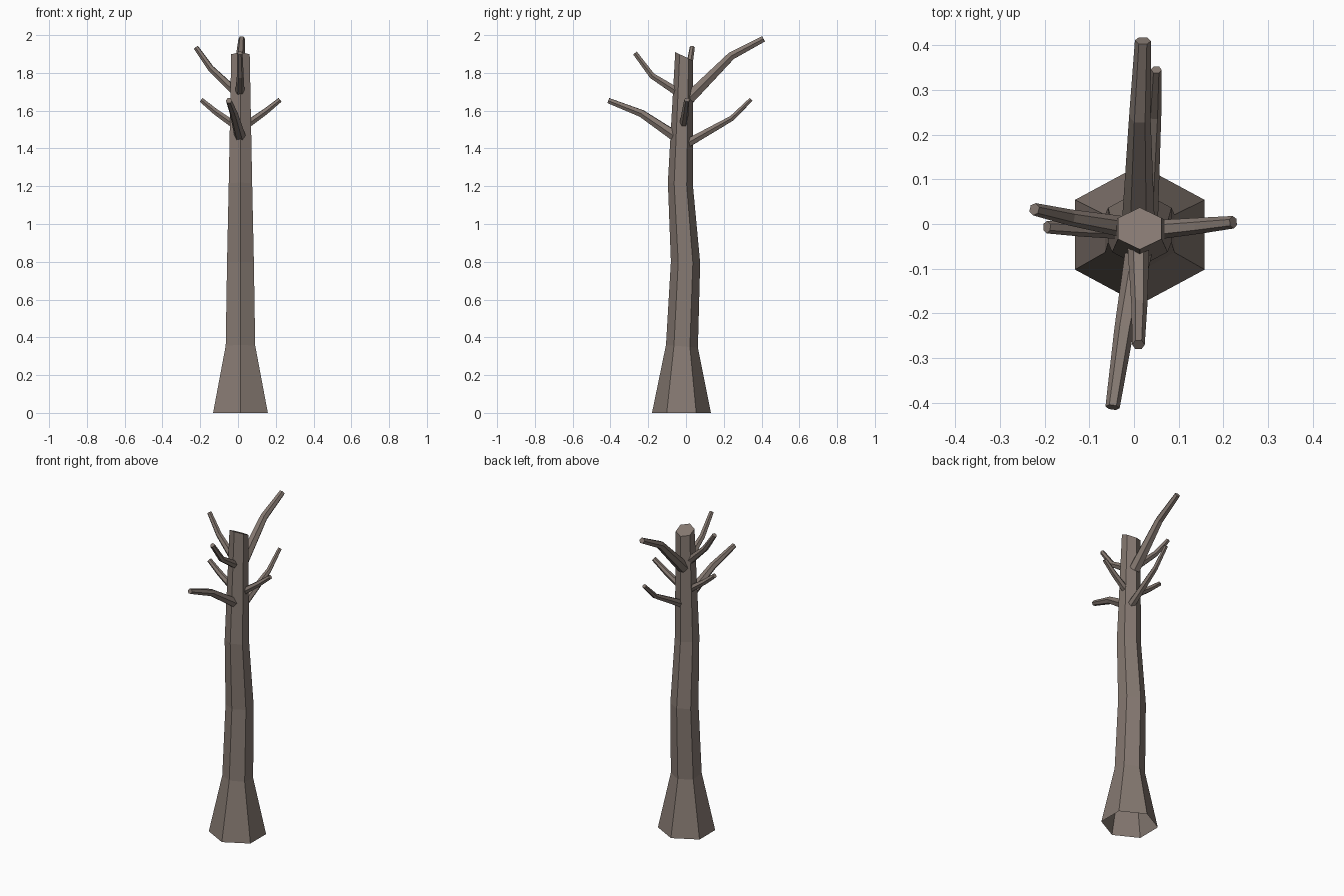
import bpy, bmesh, math
from mathutils import Vector

cube = bpy.data.objects.get("Cube")
if cube:
    bpy.data.objects.remove(cube, do_unlink=True)

bark = bpy.data.materials.new("grey_brown_bark")
bark.use_nodes = True
BARK_COLOUR = (0.235, 0.19, 0.165, 1)
bark.diffuse_color = BARK_COLOUR
bark.node_tree.nodes["Principled BSDF"].inputs["Base Color"].default_value = BARK_COLOUR

SIDES = 6
ANGLES = [math.radians(30) + math.tau * k / SIDES for k in range(SIDES)]


def loft(name, rings):
    """Skin a list of six-sided rings, with a cap on the last one."""
    bm = bmesh.new()
    loops = [[bm.verts.new(p) for p in ring] for ring in rings]
    for a, b in zip(loops, loops[1:]):
        for k in range(SIDES):
            n = (k + 1) % SIDES
            bm.faces.new((a[k], a[n], b[n], b[k]))
    bm.faces.new(loops[-1])
    mesh = bpy.data.meshes.new(name)
    bm.to_mesh(mesh)
    bm.free()
    mesh.materials.append(bark)
    obj = bpy.data.objects.new(name, mesh)
    bpy.context.collection.objects.link(obj)
    return obj


def trunk_ring(half_x, front, back):
    """Ring from its half width and its front and back corners (y, z)."""
    mid = (Vector(front) + Vector(back)) / 2
    half = (Vector(back) - Vector(front)) / 2
    return [Vector((0.013 + half_x * math.cos(a) / math.cos(math.radians(30)),
                    mid.x + half.x * math.sin(a),
                    mid.y + half.y * math.sin(a))) for a in ANGLES]


def branch(name, points, radii):
    """Tapered bent limb, each ring square to the path."""
    pts = [Vector(p) for p in points]
    # sink the root into the trunk
    pts[0] -= (pts[1] - pts[0]).normalized() * 0.02
    rings = []
    for i, (p, r) in enumerate(zip(pts, radii)):
        t = (pts[min(i + 1, len(pts) - 1)] - pts[max(i - 1, 0)]).normalized()
        side = t.cross(Vector((0, 0, 1))).normalized()
        up = side.cross(t)
        # reversed side vector keeps the faces pointing outwards
        rings.append([p + r * (math.cos(a) * up - math.sin(a) * side)
                      for a in ANGLES])
    obj = loft(name, rings)
    bm = bmesh.new()
    bm.from_mesh(obj.data)
    bmesh.ops.recalc_face_normals(bm, faces=bm.faces)
    bm.to_mesh(obj.data)
    bm.free()


# Trunk: flared open foot, gentle sway, slanted cut top
loft("trunk", [
    trunk_ring(0.145, (-0.18, 0), (0.132, 0)),
    trunk_ring(0.078, (-0.106, 0.36), (0.063, 0.345)),
    trunk_ring(0.071, (-0.08, 0.80), (0.075, 0.795)),
    trunk_ring(0.062, (-0.096, 1.22), (0.037, 1.20)),
    trunk_ring(0.049, (-0.057, 1.91), (0.037, 1.865)),
])

# Branches: root, elbow and tip
branch("back_upper_branch",
       [(0.01, 0.03, 1.68), (0.013, 0.24, 1.89), (0.02, 0.41, 1.98)],
       (0.036, 0.024, 0.018))
branch("back_lower_branch",
       [(0.03, 0.03, 1.44), (0.045, 0.243, 1.56), (0.05, 0.345, 1.66)],
       (0.025, 0.016, 0.012))
branch("front_lower_branch",
       [(0.01, -0.065, 1.47), (-0.022, -0.235, 1.585), (-0.048, -0.41, 1.653)],
       (0.031, 0.022, 0.016))
branch("front_upper_branch",
       [(0.01, -0.055, 1.705), (0.012, -0.18, 1.785), (0.01, -0.27, 1.905)],
       (0.025, 0.018, 0.014))
branch("right_upper_branch",
       [(-0.03, -0.005, 1.715), (-0.145, 0.015, 1.825), (-0.223, 0.033, 1.935)],
       (0.024, 0.018, 0.014))
branch("right_lower_branch",
       [(-0.035, -0.012, 1.535), (-0.12, -0.01, 1.595), (-0.195, -0.007, 1.657)],
       (0.022, 0.018, 0.014))
branch("left_branch",
       [(0.06, -0.012, 1.535), (0.145, -0.004, 1.595), (0.222, 0.004, 1.657)],
       (0.022, 0.018, 0.014))
